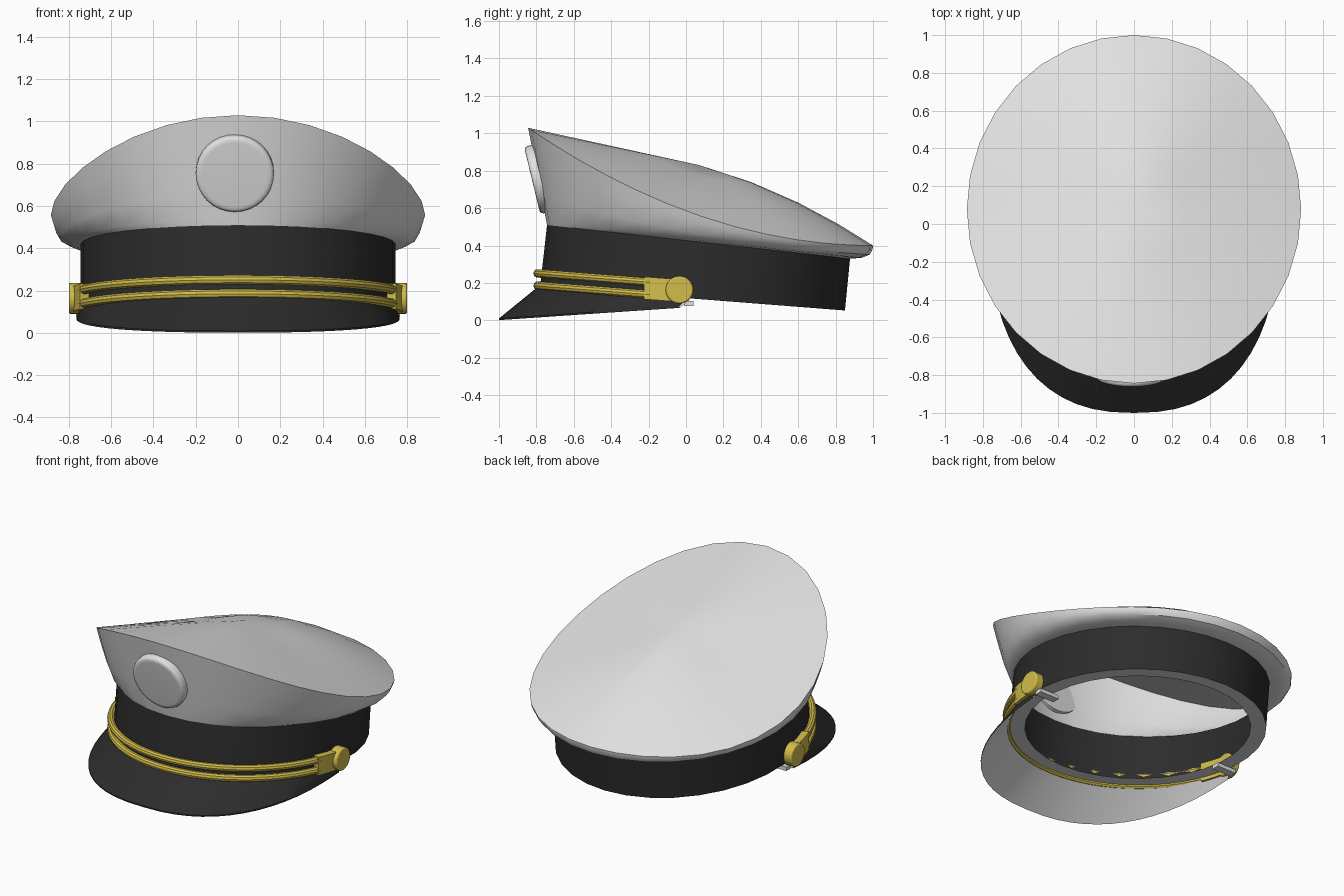
import bpy, bmesh
from math import sin, cos, radians, pi
from mathutils import Matrix, Vector

cube = bpy.data.objects.get("Cube")
if cube:
    bpy.data.objects.remove(cube, do_unlink=True)


def material(name, r, g, b):
    m = bpy.data.materials.new(name)
    m.use_nodes = True
    m.diffuse_color = (r, g, b, 1)
    bsdf = next(n for n in m.node_tree.nodes if n.type == 'BSDF_PRINCIPLED')
    bsdf.inputs["Base Color"].default_value = (r, g, b, 1)
    bsdf.inputs["Roughness"].default_value = 0.7
    return m


PALE = material("pale_grey_cloth", 0.75, 0.75, 0.75)
BLACK = material("black_cloth", 0.025, 0.025, 0.025)
GOLD = material("gold_braid", 0.65, 0.51, 0.07)


def finish(name, bm, mats, angle=35):
    bmesh.ops.recalc_face_normals(bm, faces=bm.faces)
    me = bpy.data.meshes.new(name)
    bm.to_mesh(me)
    bm.free()
    ob = bpy.data.objects.new(name, me)
    bpy.context.collection.objects.link(ob)
    for m in mats:
        me.materials.append(m)
    bpy.ops.object.select_all(action='DESELECT')
    ob.select_set(True)
    bpy.context.view_layer.objects.active = ob
    bpy.ops.object.shade_smooth_by_angle(angle=radians(angle))
    return ob


def loft(name, rings, mats, closed=True, row_mats=None, caps=False, tip=None, angle=35):
    """Skin a list of rings; row_mats gives a material slot for each row."""
    bm = bmesh.new()
    rows = [[bm.verts.new(p) for p in ring] for ring in rings]
    n = len(rows[0])
    for r in range(len(rows) - 1):
        for i in range(n if closed else n - 1):
            j = (i + 1) % n
            f = bm.faces.new((rows[r][i], rows[r][j], rows[r + 1][j], rows[r + 1][i]))
            f.material_index = row_mats[r] if row_mats else 0
    if caps:
        bm.faces.new(rows[0])
        bm.faces.new(rows[-1])
    if tip:
        t = bm.verts.new(tip)
        for i in range(n):
            bm.faces.new((rows[-1][i], rows[-1][(i + 1) % n], t))
    return finish(name, bm, mats, angle)


SEG = 32
ANGLES = [2 * pi * i / SEG - pi / 2 for i in range(SEG)]


# Band outlines: tilted ellipses at the bottom and top of the band
def band_bottom(a, inset=0.0):
    y = 0.035 + (0.815 - inset) * sin(a)
    return Vector(((0.745 - inset) * cos(a), y, 0.115 - 0.078 * (y - 0.05)))


def band_top(a):
    y = 0.067 + 0.81 * sin(a)
    return Vector((0.745 * cos(a), y, 0.427 - 0.111 * y))


def rim(a):
    y = 0.078 + 0.922 * sin(a)
    return Vector((0.885 * cos(a), y, 0.40 + 0.63 * ((1 - y) / 1.845) ** 2))


# Crown: bulging side wall, sharp rim and shallow domed top
def wall(a, out, up):
    front = ((1 - sin(a)) / 2) ** 2
    lo, hi = band_top(a), rim(a)
    s = out + (up - out) * front
    return Vector((lo.x + (hi.x - lo.x) * s, lo.y + (hi.y - lo.y) * s,
                   lo.z + (hi.z - lo.z) * up))


CENTRE = Vector((0, 0.07, 0.83))


def dome(a, s):
    p = CENTRE.lerp(rim(a), s)
    p.z += 0.18 * s * (1 - s) * (0.5 + 0.5 * sin(a))
    return p


side_rings = [[wall(a, o, u) for a in ANGLES]
              for o, u in ((0, 0), (0.5, 0.06), (0.85, 0.3), (0.98, 0.7), (1, 1))]
top_rings = [[dome(a, s) for a in ANGLES] for s in (0.8, 0.57, 0.3)]
loft("crown", side_rings + top_rings, [PALE], tip=CENTRE)

# Band wall and pale flange around the opening
loft("band", [[band_bottom(a) for a in ANGLES], [band_top(a) for a in ANGLES]], [BLACK])
loft("inner_lip", [[band_bottom(a, d) for a in ANGLES] for d in (0.0, 0.095)], [PALE])


# Visor: black above, pale below
def visor_edge(a):
    c, s = cos(a), abs(sin(a))
    y = -s ** 0.83
    x = 0.765 * (1 if c > 0 else -1) * abs(c) ** 0.83
    return Vector((x, y, 0.010 + 0.068 * (1 + y)))


arc = [radians(181 + 178 * i / 28) for i in range(29)]
drop = Vector((0, 0, 0.009))
inner = [band_bottom(a) for a in arc]
outer = [visor_edge(a) for a in arc]
loft("visor", [[p + drop for p in inner], outer,
               [p - drop for p in outer], [p - drop for p in inner]],
     [BLACK, PALE], closed=False, row_mats=[0, 0, 1])


# Gold trim swept along the front of the band
def sweep(name, profile, start, end, steps):
    rings = []
    for i in range(steps + 1):
        a = radians(start + (end - start) * i / steps)
        y0 = 0.04 + 0.815 * sin(a)
        z0 = 0.22 - 0.08 * (y0 + 0.8)
        rings.append([((0.745 + d) * cos(a), 0.04 + (0.815 + d) * sin(a), z0 + h)
                      for d, h in profile])
    return loft(name, rings, [GOLD], caps=True)


for name, height in (("upper_cord", 0.033), ("lower_cord", -0.033)):
    circle = [(0.018 + 0.023 * cos(k * pi / 5), height + 0.023 * sin(k * pi / 5))
              for k in range(10)]
    sweep(name, circle, 196, 344, 36)

loop = [(-0.005, -0.06), (0.04, -0.06), (0.04, 0.06), (-0.005, 0.06)]

for side, sx in (("left", 1), ("right", -1)):
    mid = 270 + sx * 78.5
    sweep(side + "_cord_loop", loop, mid - 6.5, mid + 6.5, 4)

    # Round side button
    bm = bmesh.new()
    bmesh.ops.create_cone(bm, cap_ends=True, segments=20, radius1=0.074, radius2=0.074,
                          depth=0.065, matrix=Matrix.Translation((sx * 0.767, -0.035, 0.163))
                          @ Matrix.Rotation(pi / 2, 4, 'Y'))
    button = finish(side + "_button", bm, [GOLD])
    bev = button.modifiers.new("soft_edge", 'BEVEL')
    bev.width, bev.segments = 0.008, 2

    # Small tab where the visor ends under the band
    bm = bmesh.new()
    bmesh.ops.create_cube(bm, size=1, matrix=Matrix.Translation((sx * 0.695, 0.015, 0.09))
                          @ Matrix.Diagonal((0.14, 0.05, 0.025, 1)))
    finish(side + "_visor_tab", bm, [PALE])

# Round front badge: low disc with a rounded edge, tilted with the crown
profile = ((0.185, -0.03), (0.185, 0.0), (0.181, 0.011), (0.170, 0.017), (0.155, 0.018))
tilt = Matrix.Translation((-0.015, -0.805, 0.752)) @ Matrix.Rotation(radians(90 + 13.5), 4, 'X')
loft("front_badge", [[tilt @ Vector((r * cos(a), r * sin(a), h)) for a in ANGLES]
                     for r, h in profile], [PALE], caps=True, angle=50)
